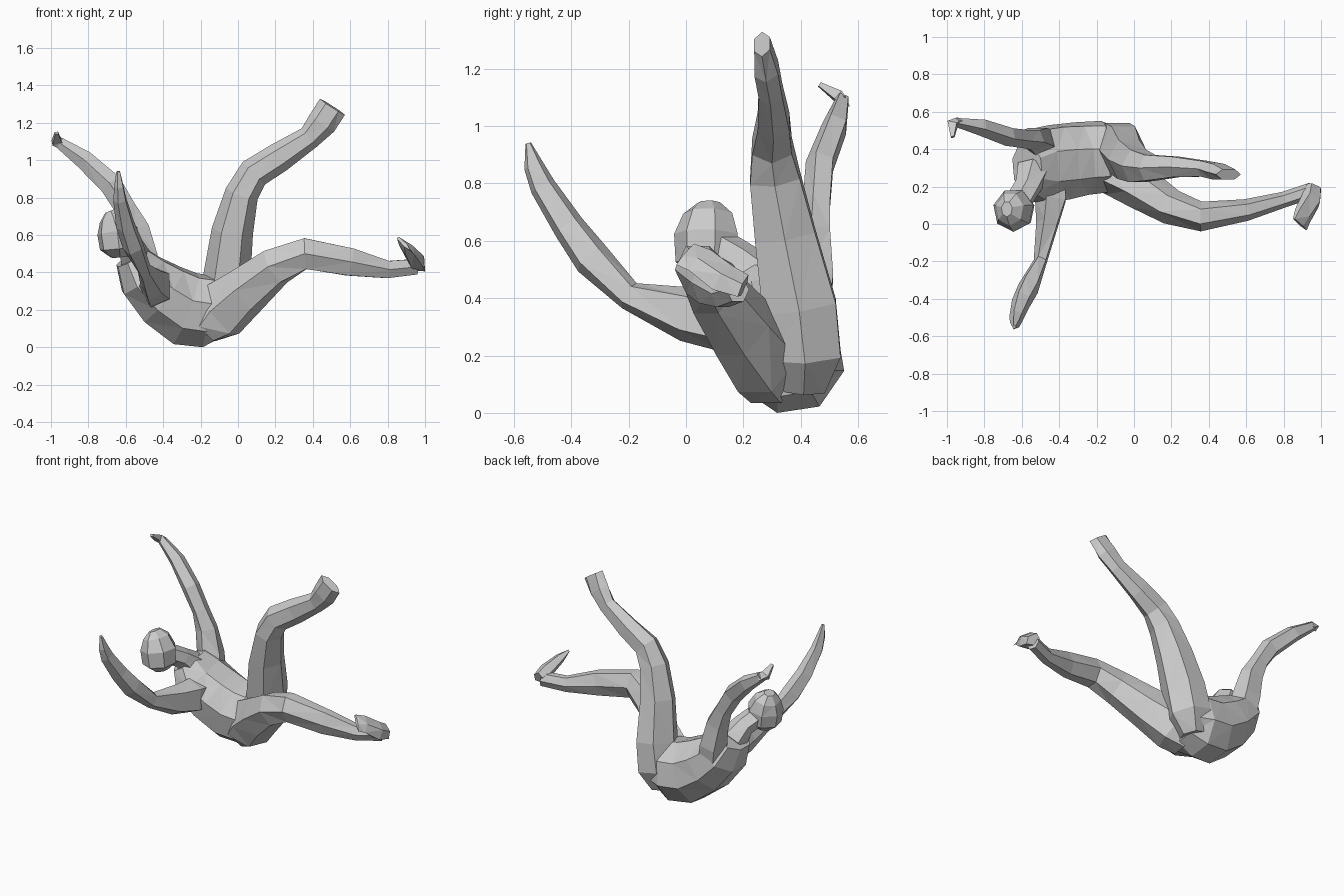
import bpy, bmesh, math
from mathutils import Vector


def loft(name, rings, hint, sides=6, twist=0.5):
    """Low-poly tube: each ring is x, y, z, radius along hint, radius across."""
    bm = bmesh.new()
    pts = [Vector(r[:3]) for r in rings]
    loops = []
    for i, r in enumerate(rings):
        t = (pts[min(i + 1, len(pts) - 1)] - pts[max(i - 1, 0)]).normalized()
        h = Vector(hint)
        u = (h - t * h.dot(t)).normalized()
        v = t.cross(u)
        loop = []
        for k in range(sides):
            a = 2 * math.pi * (k + twist) / sides
            p = pts[i] + 1.06 * (u * r[3] * math.cos(a) + v * r[4] * math.sin(a))
            p.z = max(p.z, 0)
            loop.append(bm.verts.new(p))
        loops.append(loop)
    for a, b in zip(loops, loops[1:]):
        for k in range(sides):
            n = (k + 1) % sides
            bm.faces.new((a[k], a[n], b[n], b[k]))
    bm.faces.new(loops[0][::-1])
    bm.faces.new(loops[-1])
    bmesh.ops.triangulate(bm, faces=bm.faces[:])
    bmesh.ops.recalc_face_normals(bm, faces=bm.faces[:])
    me = bpy.data.meshes.new(name)
    bm.to_mesh(me)
    bm.free()
    ob = bpy.data.objects.new(name, me)
    bpy.context.collection.objects.link(ob)
    return ob


# Reclining torso, pelvis to shoulders
loft("torso", [
    (-0.06, 0.36, 0.17, 0.14, 0.11),
    (-0.16, 0.36, 0.19, 0.185, 0.19),
    (-0.28, 0.35, 0.205, 0.19, 0.195),
    (-0.40, 0.33, 0.28, 0.20, 0.175),
    (-0.51, 0.31, 0.38, 0.20, 0.14),
    (-0.57, 0.295, 0.48, 0.14, 0.09)], (-0.15, 1, 0.2), sides=8)

# Neck and head
loft("neck", [
    (-0.54, 0.28, 0.45, 0.09, 0.09),
    (-0.57, 0.20, 0.53, 0.07, 0.06),
    (-0.63, 0.10, 0.59, 0.07, 0.06)], (1, 0, 0))
loft("head", [
    (-0.63, 0.08, 0.485, 0.05, 0.05),
    (-0.635, 0.075, 0.53, 0.105, 0.10),
    (-0.645, 0.075, 0.62, 0.11, 0.105),
    (-0.665, 0.08, 0.69, 0.085, 0.075),
    (-0.68, 0.08, 0.73, 0.04, 0.03)], (0, 1, 0), sides=7)

# Raised leg with its foot
loft("raised_leg", [
    (-0.12, 0.41, 0.08, 0.08, 0.07),
    (-0.09, 0.415, 0.20, 0.135, 0.13),
    (-0.06, 0.395, 0.37, 0.14, 0.12),
    (-0.03, 0.345, 0.62, 0.115, 0.105),
    (0.02, 0.31, 0.82, 0.095, 0.085),
    (0.085, 0.30, 0.93, 0.075, 0.08),
    (0.22, 0.305, 1.015, 0.06, 0.075),
    (0.38, 0.295, 1.12, 0.045, 0.06),
    (0.45, 0.28, 1.20, 0.045, 0.075),
    (0.505, 0.265, 1.285, 0.03, 0.075)], (0, 1, 0))

# Outstretched leg with its foot turned up
loft("outstretched_leg", [
    (-0.19, 0.29, 0.11, 0.11, 0.10),
    (-0.10, 0.275, 0.19, 0.16, 0.12),
    (0.04, 0.19, 0.30, 0.13, 0.11),
    (0.20, 0.09, 0.43, 0.105, 0.09),
    (0.36, 0.04, 0.50, 0.09, 0.075),
    (0.60, 0.075, 0.455, 0.08, 0.055),
    (0.80, 0.13, 0.415, 0.05, 0.04),
    (0.95, 0.18, 0.43, 0.045, 0.04)], (0, 0, 1))
loft("outstretched_foot", [
    (0.965, 0.20, 0.44, 0.05, 0.03),
    (0.95, 0.13, 0.465, 0.06, 0.045),
    (0.905, 0.05, 0.53, 0.06, 0.03),
    (0.885, 0.0, 0.555, 0.06, 0.01)], (-0.65, 0, 0.7), sides=5)

# Rear arm reaching up and out, with bent hand
loft("rear_arm", [
    (-0.49, 0.42, 0.34, 0.09, 0.09),
    (-0.515, 0.445, 0.48, 0.08, 0.085),
    (-0.55, 0.455, 0.63, 0.055, 0.075),
    (-0.60, 0.46, 0.74, 0.05, 0.055),
    (-0.68, 0.47, 0.87, 0.05, 0.06),
    (-0.82, 0.52, 1.00, 0.045, 0.05),
    (-0.95, 0.545, 1.09, 0.025, 0.03)], (0, 1, 0), sides=5)
loft("rear_hand", [
    (-0.93, 0.55, 1.08, 0.03, 0.02),
    (-0.97, 0.535, 1.10, 0.035, 0.025),
    (-0.97, 0.465, 1.145, 0.012, 0.01)], (1, 0, 0.2), sides=4)

# Front arm reaching forward and up
loft("front_arm", [
    (-0.43, 0.26, 0.31, 0.08, 0.10),
    (-0.44, 0.13, 0.325, 0.085, 0.11),
    (-0.46, 0.00, 0.345, 0.06, 0.095),
    (-0.50, -0.20, 0.41, 0.035, 0.05),
    (-0.56, -0.33, 0.54, 0.055, 0.065),
    (-0.60, -0.41, 0.65, 0.05, 0.055),
    (-0.63, -0.50, 0.79, 0.035, 0.045),
    (-0.635, -0.53, 0.86, 0.025, 0.035),
    (-0.64, -0.55, 0.94, 0.01, 0.01)], (1, 0, 0), sides=5)
